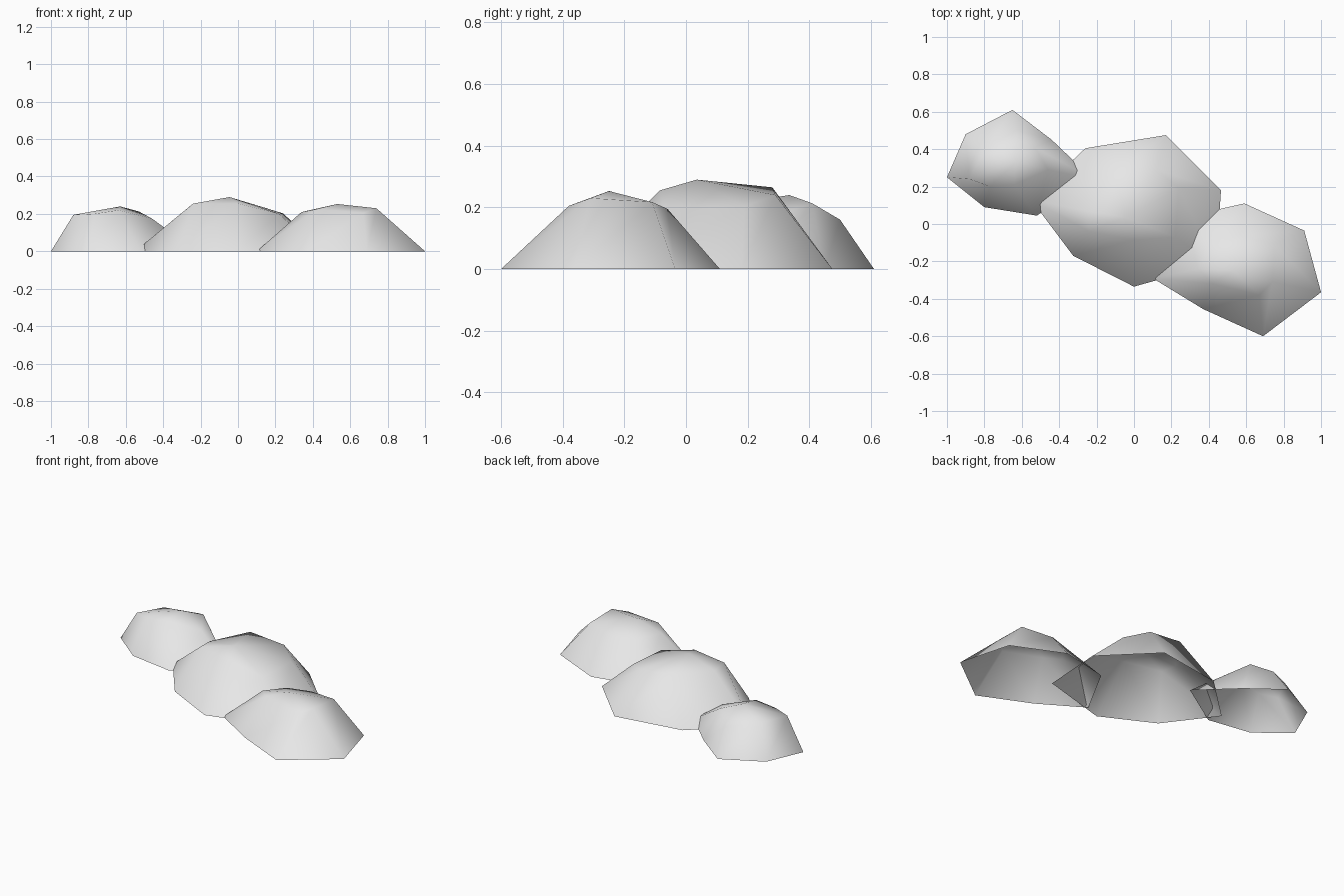
import bpy
import bmesh

if "Cube" in bpy.data.objects:
    bpy.data.objects.remove(bpy.data.objects["Cube"])

stone = bpy.data.materials.new("pale_grey")
stone.diffuse_color = (0.8, 0.8, 0.8, 1)
stone.use_nodes = True
stone.node_tree.nodes["Principled BSDF"].inputs["Base Color"].default_value = stone.diffuse_color


def mound(name, peak, foot, shoulder):
    """Open-bottomed boulder: ground ring, shoulder ring and a peak."""
    bm = bmesh.new()
    low = [bm.verts.new((x, y, 0)) for x, y in foot]
    mid = [bm.verts.new(p) for p in shoulder]
    top = bm.verts.new(peak)
    n = len(low)
    for i in range(n):
        j = (i + 1) % n
        bm.faces.new((low[i], low[j], mid[j]))
        bm.faces.new((low[i], mid[j], mid[i]))
        bm.faces.new((mid[i], mid[j], top))
    for f in bm.faces:
        f.smooth = True
    me = bpy.data.meshes.new(name)
    bm.to_mesh(me)
    bm.free()
    me.materials.append(stone)
    bpy.context.collection.objects.link(bpy.data.objects.new(name, me))


# small mound at the left rear (rings run counter-clockwise)
mound("left_mound", (-.63, .335, .24),
      [(-1, .25), (-.8, .09), (-.52, .045), (-.22, .24),
       (-.44, .45), (-.65, .61), (-.9, .48)],
      [(-.88, .24, .195), (-.77, .2, .2), (-.64, .21, .22), (-.46, .29, .175),
       (-.53, .41, .213), (-.63, .5, .16), (-.8, .4, .19)])

# large mound in the middle
mound("centre_mound", (-.045, .035, .29),
      [(-.55, .13), (-.325, -.17), (0, -.335), (.44, -.21),
       (.465, .18), (.17, .475), (-.26, .405)],
      [(-.25, .07, .247), (-.24, -.04, .255), (0, -.085, .255), (.22, -.07, .2),
       (.24, .19, .203), (.12, .29, .24), (-.11, .28, .265)])

# medium mound at the right front
mound("right_mound", (.53, -.25, .253),
      [(.1, -.29), (.37, -.455), (.69, -.6), (1, -.365),
       (.91, -.035), (.59, .11), (.28, .04)],
      [(.34, -.24, .21), (.42, -.32, .226), (.67, -.38, .205), (.74, -.31, .23),
       (.75, -.11, .217), (.56, -.06, .195), (.42, -.11, .2)])
